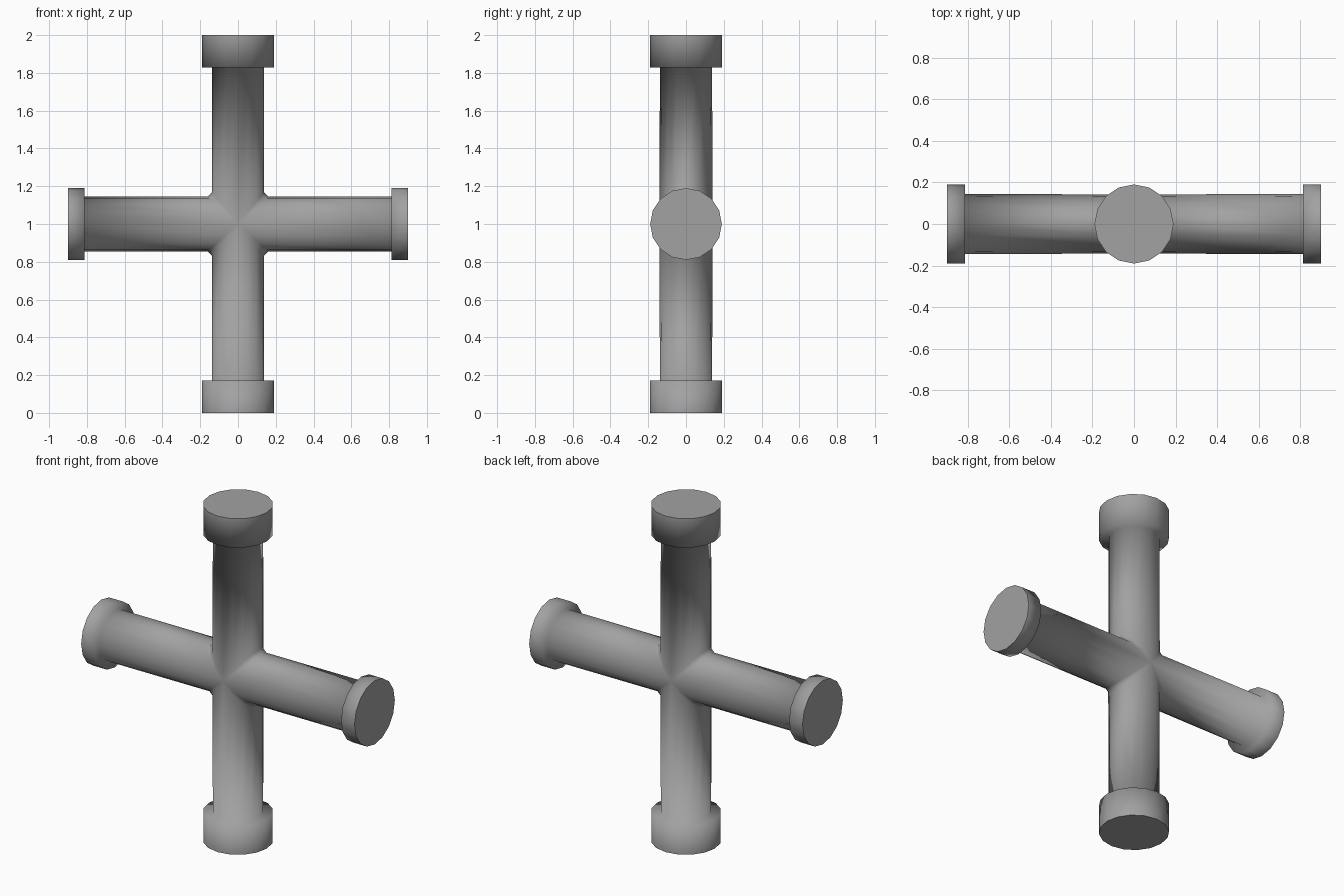
import bpy, bmesh, math

if "Cube" in bpy.data.objects:
    bpy.data.objects.remove(bpy.data.objects["Cube"])

SIDES = 16
RV, RH, RC, FILLET = 0.138, 0.145, 0.19, 0.024   # upright, arm, cap radii; joint fillet
XE, XO = 0.812, 0.9                              # arm cap start and end
ZE, ZO = 0.828, 1.0                              # upright cap start and end

# Capped cross: plus-shaped outlines with softened inner corners, lofted along y
bm = bmesh.new()
rings = []
for i in range(SIDES // 2 + 1):
    t = math.pi * (i / (SIDES // 2) - 0.5)
    s, y = max(math.cos(t), 0.0), math.sin(t)
    a, b, c, r = RV * s, RH * s, FILLET * s, RC * s
    ym = (RV + RH) / 2 * y
    quad = [(XO, RC * y, r), (XE, RC * y, r), (XE, RH * y, b), (a + c, ym, b),
            (a, ym, b + c), (a, RV * y, ZE), (r, RC * y, ZE), (r, RC * y, ZO)]
    ring = []
    for sx, sz in ((1, 1), (-1, 1), (-1, -1), (1, -1)):
        pts = quad if sx * sz > 0 else quad[::-1]
        ring += [bm.verts.new((sx * px, py, 1 + sz * pz)) for px, py, pz in pts]
    rings.append(ring)

n = len(rings[0])
for r0, r1 in zip(rings, rings[1:]):
    for j in range(n):
        k = (j + 1) % n
        f = bm.faces.new((r0[j], r0[k], r1[k], r1[j]))
        f.smooth = j % 8 != 7                    # only the end discs are flat
bmesh.ops.remove_doubles(bm, verts=bm.verts, dist=1e-5)
bmesh.ops.recalc_face_normals(bm, faces=bm.faces)

# Crisp rim around each end disc
for e in bm.edges:
    e.smooth = all(f.smooth for f in e.link_faces)

me = bpy.data.meshes.new("capped_cross_pipe")
bm.to_mesh(me)
bm.free()
ob = bpy.data.objects.new("capped_cross_pipe", me)
bpy.context.collection.objects.link(ob)

# Dark grey
mat = bpy.data.materials.new("dark_grey")
mat.diffuse_color = (0.36, 0.36, 0.36, 1)
mat.use_nodes = True
mat.node_tree.nodes["Principled BSDF"].inputs["Base Color"].default_value = mat.diffuse_color
me.materials.append(mat)
